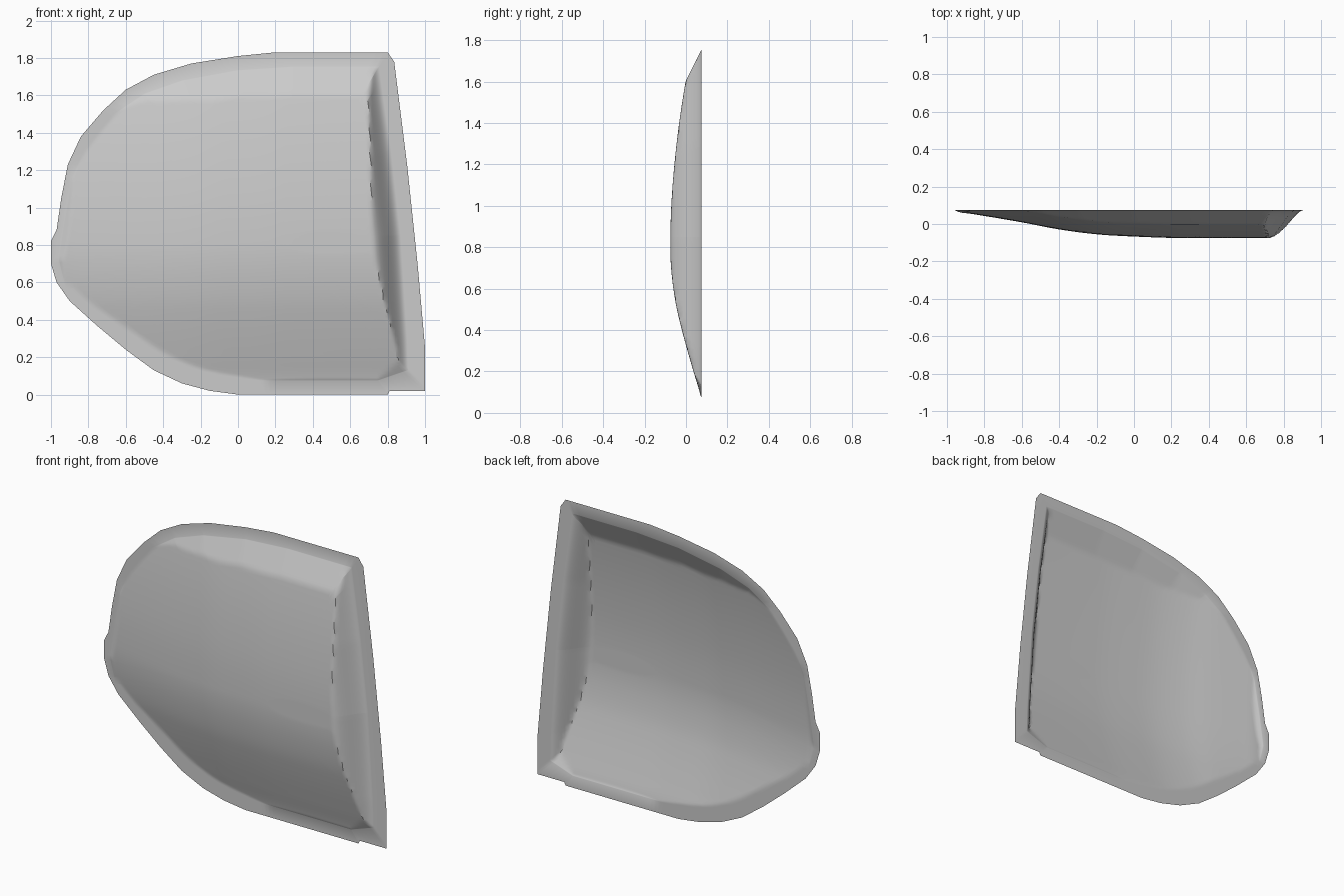
import bpy, bmesh, math
from mathutils import Vector

if "Cube" in bpy.data.objects:
    bpy.data.objects.remove(bpy.data.objects["Cube"])

RIM_Y = 0.075
CENTRE = Vector((0.2, 0.85))

# outlines in (x, z): flange edge, and the foot of the dome (first 4 edges = steep right wall)
OUTER = [(1, .02), (1, .25), (.96, .7), (.905, 1.22), (.835, 1.78), (.80, 1.83), (.2, 1.83), (0, 1.81),
         (-.25, 1.77), (-.45, 1.71), (-.6, 1.63), (-.72, 1.52), (-.84, 1.38), (-.91, 1.23),
         (-.945, 1.05), (-.97, .88), (-1, .82), (-1, .70), (-.97, .6), (-.9, .5), (-.75, .365),
         (-.6, .24), (-.45, .13), (-.3, .06), (-.15, .02), (0, 0), (.8, 0), (.81, .02)]
INNER = [(.91, .13), (.905, .3), (.87, .85), (.82, 1.3), (.755, 1.755), (.3, 1.755), (0, 1.735),
         (-.3, 1.68), (-.5, 1.61), (-.68, 1.49), (-.82, 1.32), (-.89, 1.15), (-.925, .95),
         (-.96, .72), (-.92, .56), (-.8, .44), (-.6, .28), (-.4, .16), (-.2, .1), (0, .075), (.75, .075)]
# rise lost along x and along z, away from the highest point
ALONG_X = [(-1, .138), (-.9, .133), (-.8, .118), (-.6, .084), (-.4, .046), (-.2, .02), (0, .008), (.25, 0), (1, 0)]
ALONG_Z = [(0, .16), (.08, .147), (.2, .112), (.3, .083), (.4, .056), (.5, .032), (.6, .015), (.7, .004),
           (.8, 0), (1, .005), (1.2, .02), (1.4, .043), (1.6, .074), (1.8, .112)]


def interp(table, v):
    """Smooth (Hermite) lookup in a table."""
    n = len(table)
    slope = lambda k: ((table[min(k + 1, n - 1)][1] - table[max(k - 1, 0)][1])
                       / (table[min(k + 1, n - 1)][0] - table[max(k - 1, 0)][0]))
    for i in range(n - 1):
        (a, fa), (b, fb) = table[i], table[i + 1]
        if v <= b or i == n - 2:
            h = b - a
            t = (v - a) / h
            return ((2*t**3 - 3*t*t + 1) * fa + (t**3 - 2*t*t + t) * h * slope(i)
                    + (3*t*t - 2*t**3) * fb + (t**3 - t*t) * h * slope(i + 1))


def edges(poly):
    return [(Vector(p), Vector(poly[(i + 1) % len(poly)])) for i, p in enumerate(poly)]


def ray(poly, ang):
    """Where a ray from the centre meets an outline."""
    d = Vector((math.cos(ang), math.sin(ang)))
    for a, b in edges(poly):
        e, w = b - a, a - CENTRE
        den = d.x * e.y - d.y * e.x
        if abs(den) < 1e-9:
            continue
        t = (w.x * e.y - w.y * e.x) / den
        s = (w.x * d.y - w.y * d.x) / den
        if t > 0 and -1e-6 <= s <= 1 + 1e-6:
            return CENTRE + d * t


def distance(p, segs):
    best = 9
    for a, b in segs:
        e = b - a
        t = max(0, min(1, (p - a).dot(e) / e.dot(e)))
        best = min(best, (p - a - e * t).length)
    return best


INNER_EDGES = edges(INNER)


def rise(p):
    """Height of the dome above the flange."""
    body = max(0, .15 - interp(ALONG_X, p.x) - interp(ALONG_Z, p.y))
    t = min(1, distance(p, INNER_EDGES[:4]) / .155)
    right = .15 * t * t * (3 - 2 * t)
    side = .5 * distance(p, INNER_EDGES[4:])
    return min(body, right, side)


# angles: even spread plus every corner of both outlines
angles = [2 * math.pi * i / 200 for i in range(200)]
for q in OUTER + INNER:
    angles.append(math.atan2(q[1] - CENTRE.y, q[0] - CENTRE.x) % (2 * math.pi))
angles.sort()
angles = [a for i, a in enumerate(angles) if i == 0 or a - angles[i - 1] > 1e-4]

# rings, finer towards the dome edge
RINGS = [1 - (1 - i / 36) ** 1.6 for i in range(1, 37)]
bm = bmesh.new()
hub = bm.verts.new((CENTRE.x, RIM_Y - rise(CENTRE), CENTRE.y))
cols = []
for a in angles:
    rim, foot = ray(OUTER, a), ray(INNER, a)
    col = []
    for t in RINGS:
        p = CENTRE.lerp(foot, t)
        col.append(bm.verts.new((p.x, RIM_Y - (rise(p) if t < 1 else 0), p.y)))
    col.append(bm.verts.new((rim.x, RIM_Y, rim.y)))
    cols.append(col)
for i, c in enumerate(cols):
    n = cols[(i + 1) % len(cols)]
    bm.faces.new((hub, c[0], n[0]))
    for k in range(len(c) - 1):
        bm.faces.new((c[k], c[k + 1], n[k + 1], n[k]))
# front of the shell faces -y
bm.normal_update()
if sum(f.normal.y * f.calc_area() for f in bm.faces) > 0:
    bmesh.ops.reverse_faces(bm, faces=bm.faces[:])

mesh = bpy.data.meshes.new("domed_shell")
bm.to_mesh(mesh)
bm.free()
shell = bpy.data.objects.new("domed_shell", mesh)
bpy.context.collection.objects.link(shell)
bpy.context.view_layer.objects.active = shell
shell.select_set(True)
bpy.ops.object.shade_smooth_by_angle(angle=math.radians(30))
